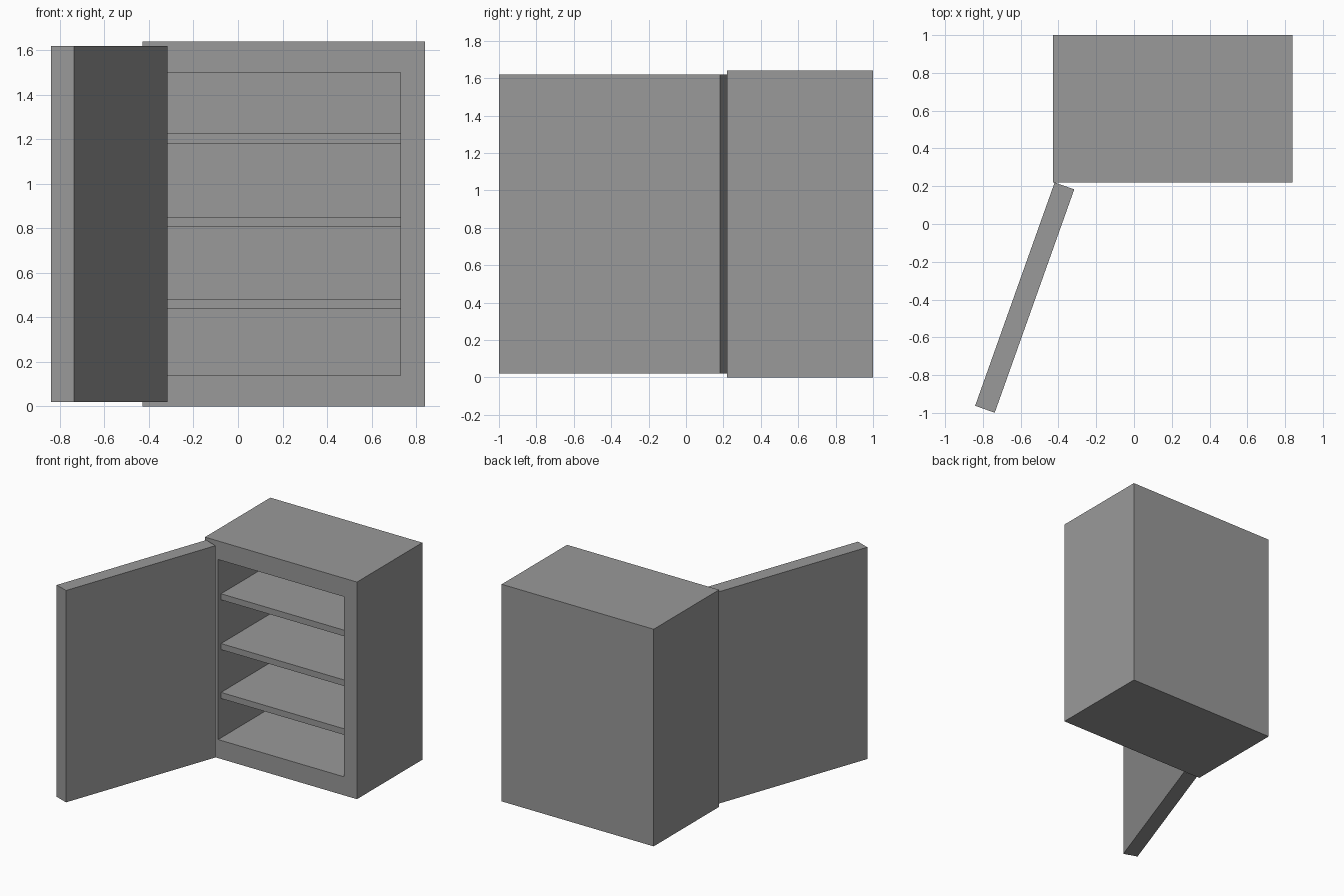
import bpy, bmesh, math
from mathutils import Matrix, Vector

cube = bpy.data.objects.get("Cube")
if cube:
    bpy.data.objects.remove(cube, do_unlink=True)

# Single flat grey
GREY = (0.32, 0.32, 0.32, 1)
grey = bpy.data.materials.new("cabinet grey")
grey.use_nodes = True
grey.diffuse_color = GREY
grey.node_tree.nodes["Principled BSDF"].inputs["Base Color"].default_value = GREY


def box(bm, low, high):
    low, high = Vector(low), Vector(high)
    place = Matrix.Translation((low + high) / 2) @ Matrix.Diagonal((high - low).to_4d())
    bmesh.ops.create_cube(bm, size=1, matrix=place)


def finish(bm, name):
    mesh = bpy.data.meshes.new(name)
    bm.to_mesh(mesh)
    bm.free()
    mesh.materials.append(grey)
    obj = bpy.data.objects.new(name, mesh)
    bpy.context.collection.objects.link(obj)
    return obj


LEFT, RIGHT, FRONT, BACK, HEIGHT = 0.84, -0.43, 0.22, 1.0, 1.64
WALL, RAIL = 0.11, 0.14

# Cabinet body: inset the front face, then push it in to hollow the box
bm = bmesh.new()
box(bm, (RIGHT, FRONT, 0), (LEFT, BACK, HEIGHT))
bm.normal_update()
front = min(bm.faces, key=lambda f: f.calc_center_median().y)
bmesh.ops.inset_region(bm, faces=[front], thickness=WALL, use_even_offset=True)
for v in front.verts:
    v.co.z = RAIL if v.co.z < HEIGHT / 2 else HEIGHT - RAIL
pushed = bmesh.ops.extrude_face_region(bm, geom=[front])["geom"]
for v in pushed:
    if isinstance(v, bmesh.types.BMVert):
        v.co.y = BACK - WALL
if front.is_valid:
    bmesh.ops.delete(bm, geom=[front], context='FACES_ONLY')
bmesh.ops.recalc_face_normals(bm, faces=bm.faces)
finish(bm, "cabinet_body")

# Three shelves, set slightly back from the front
for name, z in (("lower", 0.437), ("middle", 0.806), ("upper", 1.182)):
    bm = bmesh.new()
    box(bm, (RIGHT + WALL, FRONT + 0.035, z), (LEFT - WALL, BACK - WALL, z + 0.046))
    finish(bm, name + "_shelf")

# Door, swung open about its hinge corner
bm = bmesh.new()
box(bm, (0, -1.255, 0.02), (WALL, 0, HEIGHT - 0.02))
door = finish(bm, "door")
door.location = (-0.42, FRONT, 0)
door.rotation_euler.z = math.radians(-19.6)
